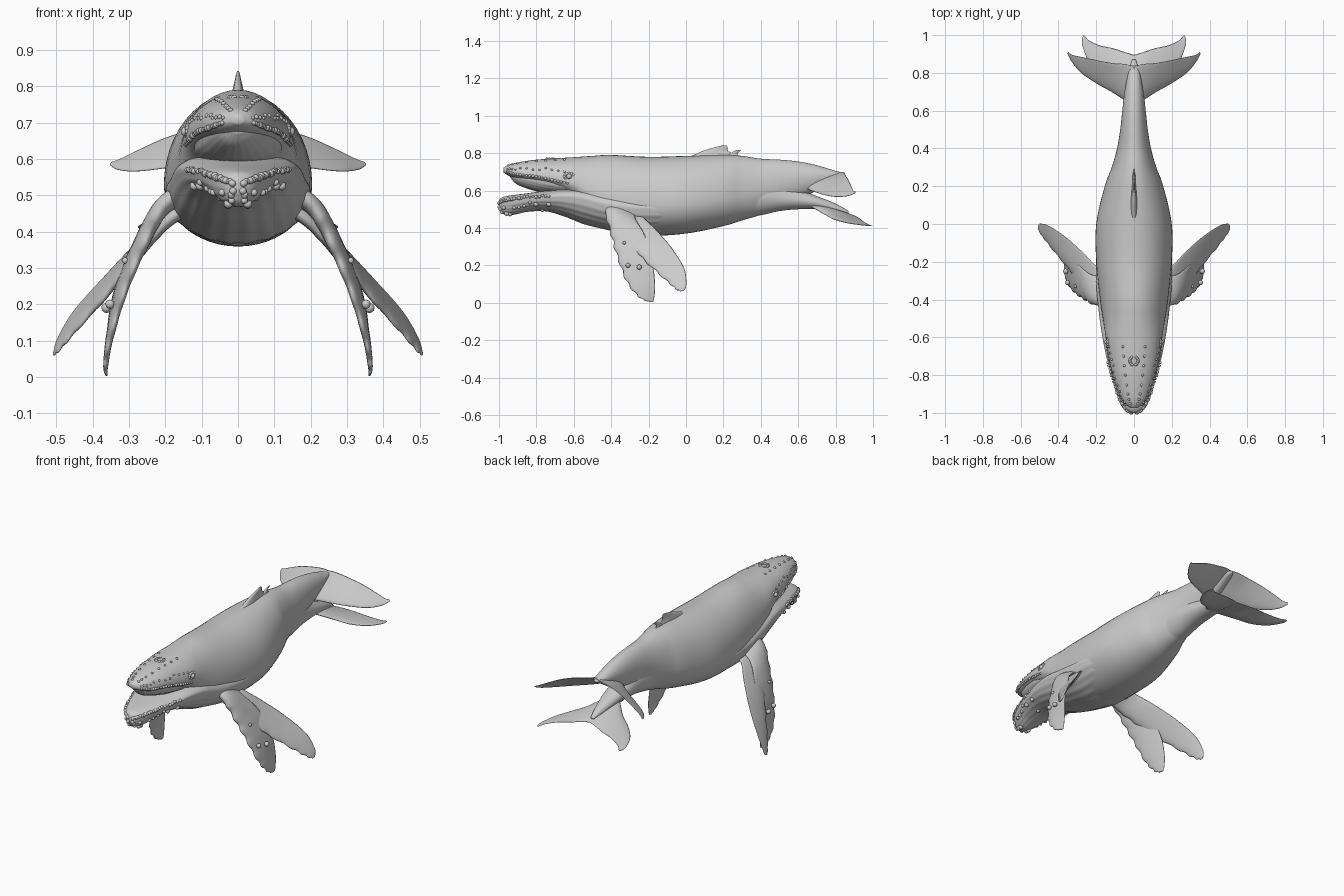
import bpy, bmesh, math, random
from mathutils import Vector

random.seed(4)


def smooth(rows, k=6):
    """Catmull-Rom resampling of equal-length tuples"""
    out, n = [], len(rows)
    for i in range(n - 1):
        a, b, c, d = (rows[max(0, min(n - 1, i + j))] for j in (-1, 0, 1, 2))
        for s in range(k):
            t = s / k
            out.append(tuple(0.5 * (2 * q + (r - p) * t + (2 * p - 5 * q + 4 * r - u) * t * t
                                    + (3 * q - p - 3 * r + u) * t ** 3)
                             for p, q, r, u in zip(a, b, c, d)))
    return out + [tuple(rows[-1])]


def finish(name, bm, mirror=False):
    bmesh.ops.recalc_face_normals(bm, faces=bm.faces)
    me = bpy.data.meshes.new(name)
    bm.to_mesh(me)
    bm.free()
    me.polygons.foreach_set("use_smooth", [True] * len(me.polygons))
    ob = bpy.data.objects.new(name, me)
    bpy.context.collection.objects.link(ob)
    if mirror:
        ob.modifiers.new("mirror", 'MIRROR')
    return ob


def skin(name, rings, mirror=False):
    """Join a series of closed rings, capping both ends"""
    bm = bmesh.new()
    vs = [[bm.verts.new(p) for p in r] for r in rings]
    n = len(vs[0])
    for a, b in zip(vs, vs[1:]):
        for i in range(n):
            bm.faces.new((a[i], a[(i + 1) % n], b[(i + 1) % n], b[i]))
    bm.faces.new(vs[0])
    bm.faces.new(vs[-1])
    return finish(name, bm, mirror)


def section(row, t, pleat=0):
    """Point on an egg-shaped section: y, top, bottom, half width, widest height"""
    y, top, bot, w, mid = row
    s = math.sin(t)
    f = 1 - pleat * (0.5 - 0.5 * math.cos(22 * t)) * max(0, -s) ** 0.5
    return Vector((w * math.cos(t) * f, y, mid + ((top - mid) if s > 0 else (mid - bot)) * s * f))


def hull(name, rows, n=48, pleat=0):
    return skin(name, [[section(r, 2 * math.pi * i / n, pleat) for i in range(n)]
                       for r in smooth(rows)])


def blade(name, rows, knob=0, mirror=True, n=20):
    """Fin from (leading point, trailing point, half thickness) sections"""
    secs = smooth([(*l, *t, h) for l, t, h in rows], 8)
    mids = [(Vector(s[:3]) + Vector(s[3:6])) / 2 for s in secs]
    rings = []
    for i, s in enumerate(secs):
        l, t, h = Vector(s[:3]), Vector(s[3:6]), s[6]
        span = mids[min(i + 1, len(mids) - 1)] - mids[max(i - 1, 0)]
        l = l + (l - t).normalized() * knob * math.sin(i * 1.3) * (i > 10)
        nor = span.cross(l - t).normalized()
        c, half = (l + t) / 2, (l - t) / 2
        rings.append([c + half * math.cos(a) + nor * h * math.sin(a) * (0.65 + 0.35 * math.cos(a))
                      for a in (2 * math.pi * j / n for j in range(n))])
    return skin(name, rings, mirror)


def knobs(name, pts, mirror=True):
    """Cluster of small rounded bumps"""
    bm = bmesh.new()
    for p, r in pts:
        g = bmesh.ops.create_icosphere(bm, subdivisions=2, radius=r)
        bmesh.ops.translate(bm, verts=g['verts'], vec=p)
    return finish(name, bm, mirror)


# Body with upper head and raised tail stock
body = [(-.975, .722, .695, .015, .707), (-.95, .737, .68, .05, .70), (-.9, .75, .66, .08, .69),
        (-.8, .765, .64, .112, .68), (-.7, .772, .61, .135, .66), (-.6, .778, .55, .15, .64),
        (-.5, .785, .44, .165, .58), (-.4, .79, .39, .18, .54), (-.2, .78, .36, .20, .53),
        (0, .785, .37, .20, .53), (.2, .79, .41, .155, .56), (.3, .785, .44, .118, .58),
        (.4, .77, .47, .09, .61), (.5, .765, .51, .073, .64), (.6, .755, .555, .062, .66),
        (.7, .735, .60, .05, .67), (.8, .705, .66, .03, .685), (.84, .695, .68, .01, .687)]
hull("body", body)

# Lower jaw and pleated throat
jaw = [(-1, .55, .505, .015, .53), (-.98, .565, .475, .045, .54), (-.93, .575, .468, .075, .55),
       (-.85, .585, .485, .105, .56), (-.75, .60, .488, .135, .565), (-.65, .615, .46, .158, .57),
       (-.55, .62, .42, .175, .56), (-.45, .61, .395, .188, .53), (-.3, .58, .366, .20, .51),
       (-.1, .54, .375, .19, .50), (0, .50, .42, .10, .47)]
hull("lower_jaw", jaw, 132, .02)

# Baleen hanging inside the mouth
hull("baleen", [(-.94, .71, .67, .02, .69), (-.9, .71, .63, .06, .68), (-.8, .71, .595, .095, .66),
                (-.7, .70, .58, .12, .64), (-.55, .68, .56, .13, .62)], 64, .04)

# Lowered tail stock
hull("lower_tail_stock", [(.25, .70, .44, .10, .57), (.4, .68, .468, .085, .57),
                          (.5, .66, .49, .072, .56), (.6, .61, .50, .062, .55),
                          (.7, .57, .50, .05, .535), (.8, .53, .485, .03, .505),
                          (.87, .49, .475, .01, .482)])

# Upper flukes, tilted up toward the trailing edge
blade("upper_flukes", [((0, .62, .62), (0, .835, .70), .022), ((.05, .655, .605), (.05, .847, .695), .02),
                       ((.12, .70, .588), (.12, .853, .682), .015), ((.2, .745, .575), (.2, .868, .658), .011),
                       ((.28, .80, .566), (.28, .885, .622), .008), ((.33, .86, .57), (.325, .895, .60), .005),
                       ((.352, .90, .583), (.348, .91, .592), .002)])

# Lower flukes, drooping backward
blade("lower_flukes", [((0, .64, .53), (0, .895, .467), .02), ((.05, .68, .51), (.05, .91, .462), .018),
                       ((.11, .74, .475), (.11, .93, .45), .014), ((.18, .79, .447), (.18, .945, .437), .01),
                       ((.24, .86, .428), (.235, .97, .422), .007), ((.272, .94, .416), (.258, .993, .413), .004),
                       ((.275, .98, .411), (.267, 1.0, .41), .002)])

# Front pair of flippers, hanging down
blade("front_flippers", [((.12, -.43, .52), (.12, -.27, .50), .04), ((.20, -.43, .48), (.22, -.27, .45), .034),
                         ((.26, -.40, .36), (.29, -.22, .36), .026), ((.31, -.365, .24), (.345, -.18, .22), .02),
                         ((.35, -.315, .11), (.36, -.165, .10), .014), ((.365, -.25, .03), (.362, -.17, .025), .009),
                         ((.362, -.20, .004), (.361, -.178, .003), .003)], .006)

# Rear pair of flippers, swept out and back
blade("rear_flippers", [((.12, -.40, .48), (.12, -.24, .48), .034), ((.20, -.38, .42), (.20, -.22, .45), .028),
                        ((.28, -.31, .325), (.27, -.15, .38), .022), ((.36, -.22, .225), (.36, -.07, .285), .017),
                        ((.45, -.11, .122), (.45, -.01, .185), .012), ((.495, -.05, .07), (.495, .002, .11), .008),
                        ((.508, -.02, .06), (.505, -.003, .075), .003)], .004)

# Dorsal fin and the small hooked fin behind it
blade("dorsal_fin", [((0, -.02, .765), (0, .34, .765), .03), ((0, .04, .79), (0, .27, .79), .021),
                     ((0, .10, .815), (0, .225, .812), .013), ((0, .17, .835), (0, .222, .833), .007),
                     ((0, .20, .842), (0, .217, .841), .003)], mirror=False)
blade("dorsal_hook", [((0, .20, .77), (0, .31, .77), .018), ((0, .232, .795), (0, .275, .795), .011),
                      ((0, .26, .812), (0, .288, .808), .006), ((0, .285, .818), (0, .295, .815), .002)],
      mirror=False)

# Bumps along the lips, snout and chin
fine_body, fine_jaw = smooth(body), smooth(jaw)
bumps = []
for i, row in enumerate(fine_body):
    if -.96 < row[0] < -.62:
        bumps.append((section(row, -.15), random.uniform(.006, .009)))
        if i % 2:
            bumps.append((section(row, .35 + .2 * random.random()), random.uniform(.004, .007)))
        if i % 3 == 0:
            bumps.append((section(row, 1.15), .007))
knobs("snout_bumps", bumps)
bumps = []
for i, row in enumerate(fine_jaw):
    if row[0] < -.72:
        bumps.append((section(row, random.uniform(.1, .3)), random.uniform(.007, .011)))
        if i % 2:
            bumps.append((section(row, -random.uniform(.3, 1.2)), random.uniform(.009, .013)))
knobs("chin_bumps", bumps)

# Eyes with a lid ridge
eye = Vector((.143, -.625, .675))
knobs("eyes", [(eye, .014)])
knobs("eyelids", [(eye + Vector((-.006, .024 * math.cos(a), .015 * math.sin(a))), .009)
                  for a in (math.pi * j / 6 for j in range(12))])

# Blowhole ridges
knobs("blowhole", [(Vector((.01 + .012 * math.sin(j * .6), -.745 + j * .008, .768)), .008)
                   for j in range(6)])

# Barnacles on the front flippers
knobs("barnacles", [(Vector((.352, -.31, .20)), .013), (Vector((.362, -.25, .19)), .014),
                    (Vector((.31, -.33, .32)), .009)])
